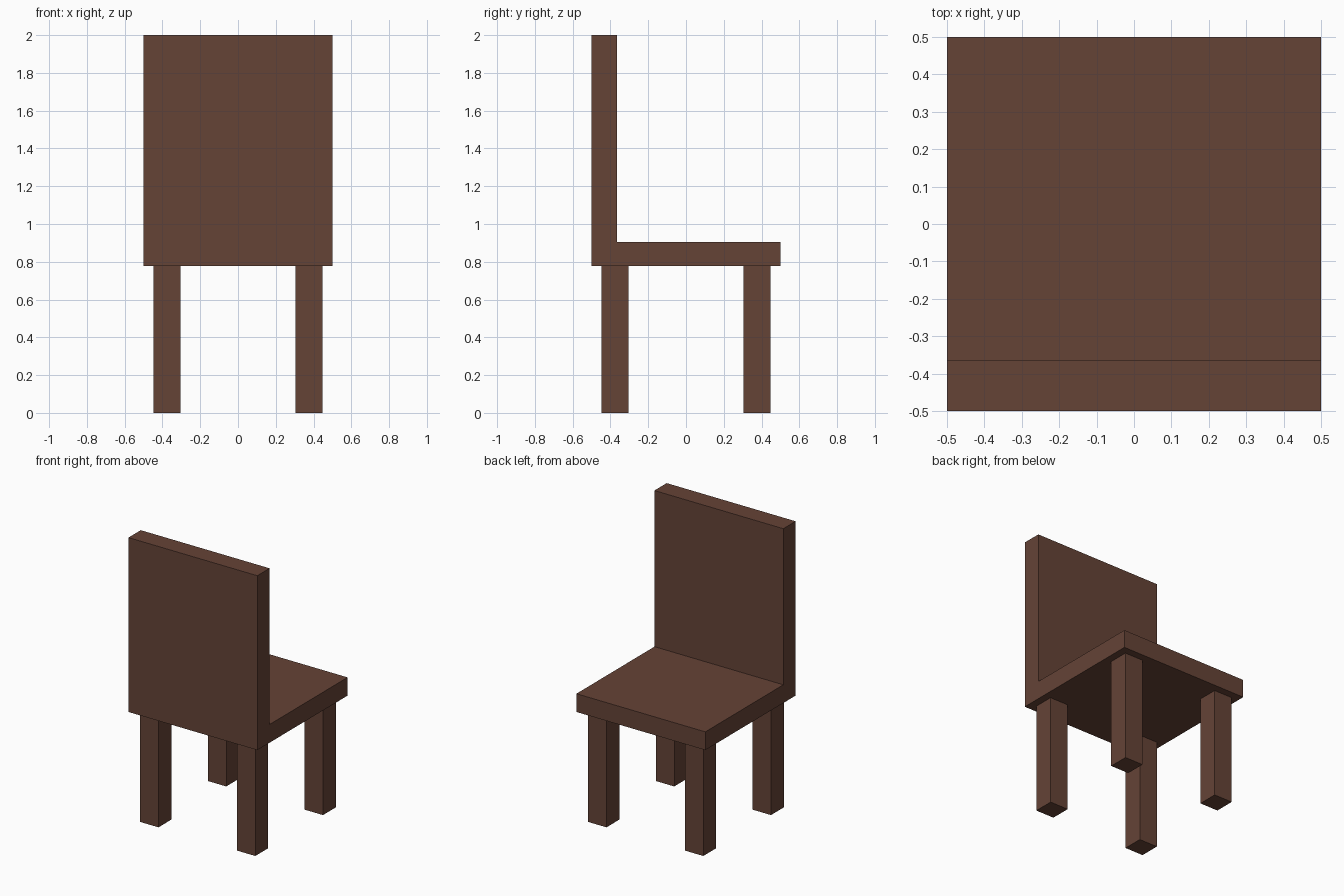
import bpy, bmesh

if "Cube" in bpy.data.objects:
    bpy.data.objects.remove(bpy.data.objects["Cube"])

wood = bpy.data.materials.new("brown_wood")
wood.diffuse_color = (0.13, 0.056, 0.037, 1.0)
wood.use_nodes = True
wood.node_tree.nodes["Principled BSDF"].inputs["Base Color"].default_value = wood.diffuse_color


def extrude_profile(name, points, axis, start, end):
    """Extrude a closed 2D outline along x (points are y, z) or z (points are x, y)."""
    bm = bmesh.new()
    place = (lambda a, b: (start, a, b)) if axis == "x" else (lambda a, b: (a, b, start))
    face = bm.faces.new([bm.verts.new(place(a, b)) for a, b in points])
    new = bmesh.ops.extrude_face_region(bm, geom=[face])["geom"]
    d = end - start
    bmesh.ops.translate(bm, vec=(d, 0, 0) if axis == "x" else (0, 0, d),
                        verts=[v for v in new if isinstance(v, bmesh.types.BMVert)])
    bmesh.ops.recalc_face_normals(bm, faces=bm.faces)
    mesh = bpy.data.meshes.new(name)
    bm.to_mesh(mesh)
    bm.free()
    mesh.materials.append(wood)
    obj = bpy.data.objects.new(name, mesh)
    bpy.context.collection.objects.link(obj)
    return obj


SEAT_BOTTOM, SEAT_TOP, HEIGHT = 0.777, 0.905, 2.0
BACK_INNER = -0.364

# Seat and backrest: one L-shaped side profile across the full width
extrude_profile("seat_and_backrest", [
    (-0.5, SEAT_BOTTOM), (0.5, SEAT_BOTTOM), (0.5, SEAT_TOP),
    (BACK_INNER, SEAT_TOP), (BACK_INNER, HEIGHT), (-0.5, HEIGHT),
], "x", -0.5, 0.5)

# Four square legs
LEG_CENTRE, LEG_HALF = 0.3755, 0.0715
for side, sx in (("left", -1), ("right", 1)):
    for end, sy in (("front", -1), ("back", 1)):
        cx, cy = sx * LEG_CENTRE, sy * LEG_CENTRE
        extrude_profile(f"{end}_{side}_leg", [
            (cx - LEG_HALF, cy - LEG_HALF), (cx + LEG_HALF, cy - LEG_HALF),
            (cx + LEG_HALF, cy + LEG_HALF), (cx - LEG_HALF, cy + LEG_HALF),
        ], "z", 0.0, SEAT_BOTTOM)
